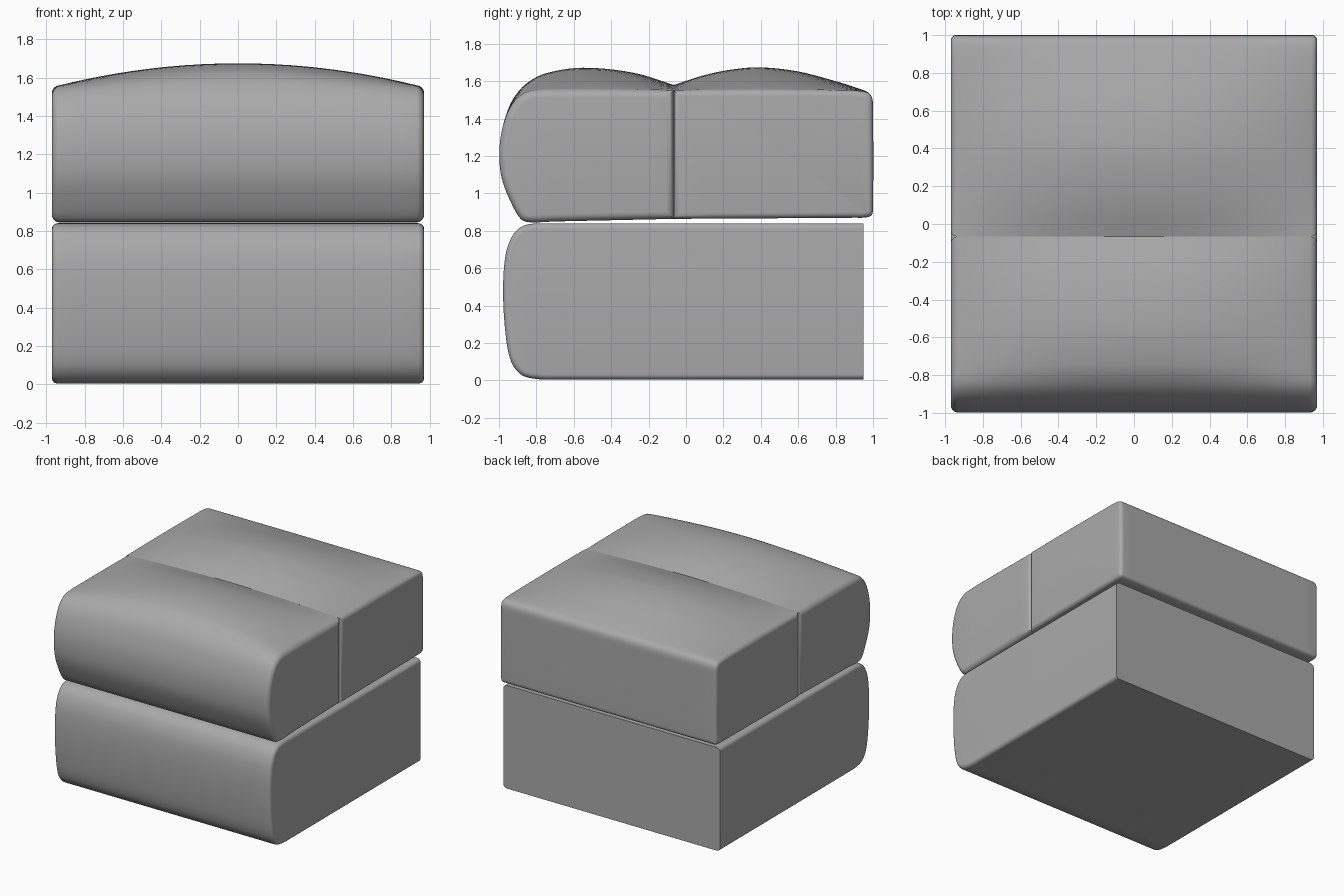
import bpy, bmesh, math
from mathutils import Vector

if "Cube" in bpy.data.objects:
    bpy.data.objects.remove(bpy.data.objects["Cube"])

fabric = bpy.data.materials.new("grey fabric")
fabric.diffuse_color = (0.4, 0.4, 0.4, 1)
fabric.use_nodes = True
fabric.node_tree.nodes["Principled BSDF"].inputs["Base Color"].default_value = fabric.diffuse_color


def spline(pts, steps=5):
    """Smooth open run through the points (end points included)."""
    p = [Vector(q) for q in pts]
    p = [2 * p[0] - p[1]] + p + [2 * p[-1] - p[-2]]
    out = []
    for i in range(1, len(p) - 2):
        a, b, c, d = p[i - 1:i + 3]
        k = (c - b).length
        ta = (c - a) * k / max((c - b).length + (b - a).length, 1e-6)
        tb = (d - b) * k / max((d - c).length + (c - b).length, 1e-6)
        for s in range(steps):
            t = s / steps
            out.append((2*t**3 - 3*t*t + 1) * b + (t**3 - 2*t*t + t) * ta
                       + (3*t*t - 2*t**3) * c + (t**3 - t*t) * tb)
    return out + [p[-2]]


def inward(p):
    """Inward mitre direction at each profile point."""
    n = len(p)
    area = sum(p[i].x * p[(i+1) % n].y - p[(i+1) % n].x * p[i].y for i in range(n))
    sgn = 1 if area > 0 else -1
    res = []
    for i in range(n):
        e1 = (p[i] - p[i-1]).normalized()
        e2 = (p[(i+1) % n] - p[i]).normalized()
        n1, n2 = Vector((-e1.y, e1.x)), Vector((-e2.y, e2.x))
        res.append(sgn * (n1 + n2) / max(1 + n1.dot(n2), 0.5))
    return res


def loft(name, edge, centre, half, r, keep_back=None):
    """Sweep a y-z profile across x, crowned at the centre, rounded at the ends."""
    stations = []
    for i in range(7):
        a = math.pi / 2 * i / 6
        stations.append((half - r * (1 - math.cos(a)), r * (1 - math.sin(a))))
    inner = half - r
    right = stations + [(inner * k / 10, 0) for k in range(9, 0, -1)]
    rows = right + [(0, 0)] + [(-x, o) for x, o in reversed(right)]
    bm = bmesh.new()
    rings = []
    for x, off in rows:
        w = 1 - (x / half) ** 2
        prof = [e.lerp(c, w) for e, c in zip(edge, centre)]
        ring = []
        for q, d in zip(prof, inward(prof)):
            v = q + d * off
            y = q.x if keep_back is not None and q.x > keep_back else v.x
            ring.append(bm.verts.new((x, y, v.y)))
        rings.append(ring)
    n = len(edge)
    for a, b in zip(rings, rings[1:]):
        for i in range(n):
            bm.faces.new((a[i], a[(i+1) % n], b[(i+1) % n], b[i]))
    bm.faces.new(rings[0])
    bm.faces.new(rings[-1])
    bmesh.ops.recalc_face_normals(bm, faces=bm.faces[:])
    me = bpy.data.meshes.new(name)
    bm.to_mesh(me)
    bm.free()
    ob = bpy.data.objects.new(name, me)
    bpy.context.collection.objects.link(ob)
    me.materials.append(fabric)
    bpy.ops.object.select_all(action='DESELECT')
    ob.select_set(True)
    bpy.context.view_layer.objects.active = ob
    bpy.ops.object.shade_smooth_by_angle(angle=math.radians(35))
    return ob


# base block with a softly bulged front and a flat cut back
base = spline([(0.95, 0.005), (-0.70, 0.005), (-0.80, 0.008), (-0.88, 0.03),
               (-0.935, 0.10), (-0.965, 0.25), (-0.978, 0.48), (-0.965, 0.67),
               (-0.93, 0.77), (-0.88, 0.822), (-0.82, 0.838), (-0.70, 0.84), (0.95, 0.84)])
loft("base", base, base, 0.97, 0.03, keep_back=0.9)

# front half of the seat cushion
low = [(-0.065, 0.864), (-0.70, 0.85), (-0.84, 0.846), (-0.885, 0.865),
       (-0.94, 0.96), (-0.985, 1.08), (-0.998, 1.20), (-0.988, 1.32)]
front_edge = spline(low + [(-0.955, 1.43), (-0.91, 1.50), (-0.85, 1.54),
                           (-0.76, 1.55), (-0.55, 1.55), (-0.30, 1.55), (-0.065, 1.55)])
front_mid = spline(low + [(-0.955, 1.44), (-0.915, 1.52), (-0.85, 1.59),
                          (-0.75, 1.642), (-0.55, 1.672), (-0.28, 1.645), (-0.065, 1.58)])
loft("cushion_front", front_edge, front_mid, 0.97, 0.04)

# rear half of the seat cushion
back = [(0.995, 1.51), (1.0, 1.46), (1.0, 0.92), (0.993, 0.885), (0.965, 0.872),
        (0.90, 0.87), (-0.065, 0.864)]
rear_edge = spline([(-0.065, 1.55), (0.10, 1.55), (0.25, 1.55), (0.40, 1.55), (0.60, 1.55),
                    (0.80, 1.55), (0.92, 1.548), (0.975, 1.537)] + back)
rear_mid = spline([(-0.065, 1.58), (0.10, 1.633), (0.25, 1.663), (0.40, 1.674), (0.60, 1.652),
                   (0.80, 1.60), (0.92, 1.562), (0.975, 1.539)] + back)
loft("cushion_rear", rear_edge, rear_mid, 0.97, 0.03)
